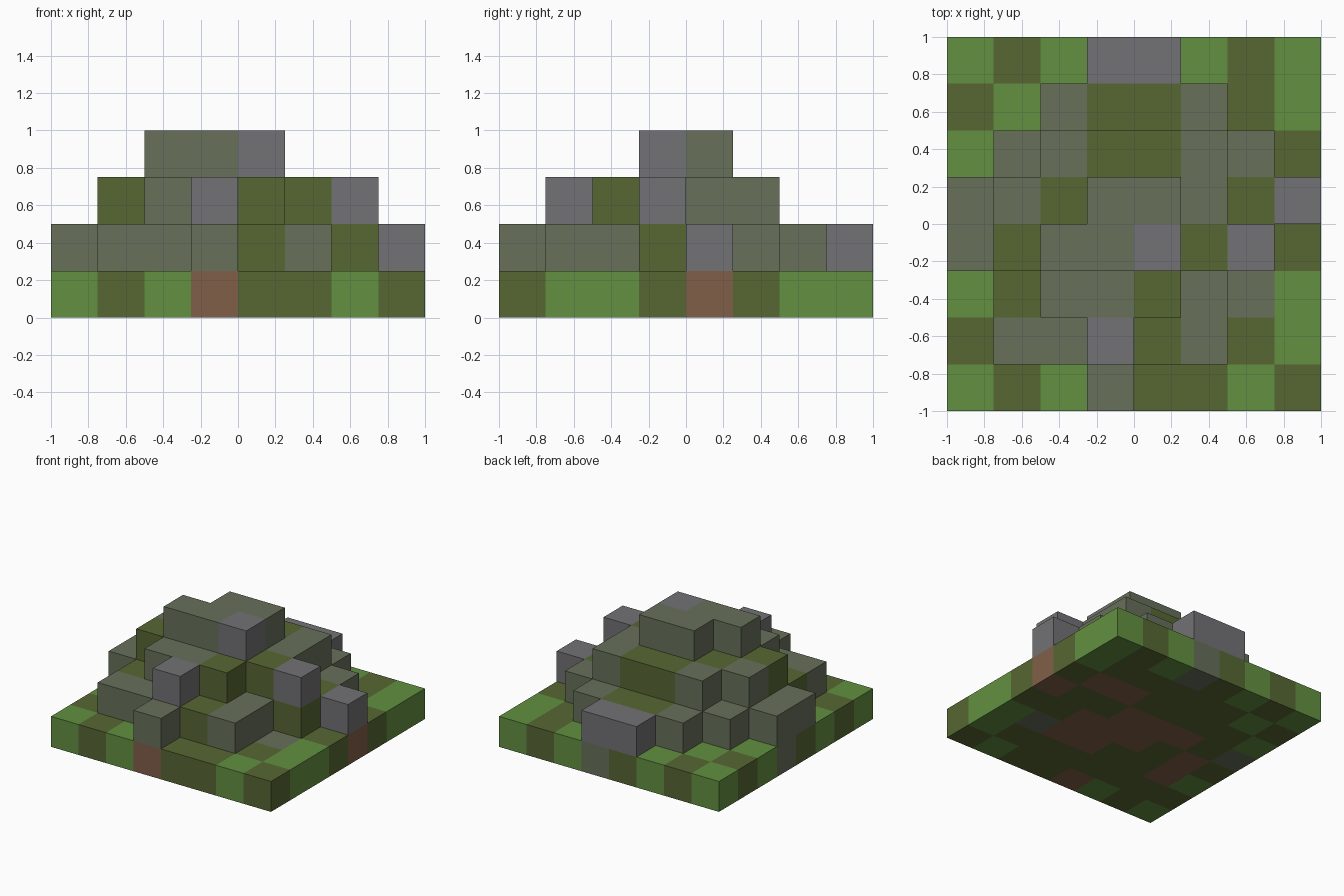
import bpy, bmesh
from mathutils import Vector

cube = bpy.data.objects.get("Cube")
if cube:
    bpy.data.objects.remove(cube, do_unlink=True)

CELL = 0.25
COUNT = 8

# Flat colours, keyed by the letters used in the tier plans
COLOURS = {
    "G": ("grass_green", "629040"),
    "O": ("dark_olive", "576733"),
    "M": ("mossy_stone", "67705A"),
    "S": ("grey_stone", "727275"),
    "B": ("brown_earth", "815F49"),
}
LETTERS = list(COLOURS)

# Plans of each tier: first row is the back, first letter is the -x side
TIERS = {
    "ground_slab": [
        "GOGOMGOG",
        "OGOOOOOG",
        "GOOOOBBO",
        "MOBBBOOB",
        "OBOBBBOO",
        "GBOOBBMG",
        "OOOOOOOG",
        "GOGBOOGO",
    ],
    "lower_tier": [
        "...SS...",
        "..MOOM..",
        ".MMOOMM.",
        "MMOMMMOS",
        "MOMMSOO.",
        ".OMMOM..",
        ".MMSOM..",
        "...M....",
    ],
    "middle_tier": [
        "........",
        "........",
        "..MOOM..",
        ".MOMMM..",
        ".OMMSOS.",
        "..MMO...",
        "...S....",
        "........",
    ],
    "top_tier": [
        "........",
        "........",
        "........",
        "...MM...",
        "..MMS...",
        "........",
        "........",
        "........",
    ],
}


def linear(hex_pair):
    c = int(hex_pair, 16) / 255
    return c / 12.92 if c <= 0.04045 else ((c + 0.055) / 1.055) ** 2.4


def make_material(name, code):
    mat = bpy.data.materials.new(name)
    mat.use_nodes = True
    rgba = [linear(code[k:k + 2]) for k in (0, 2, 4)] + [1.0]
    mat.diffuse_color = rgba
    bsdf = next(n for n in mat.node_tree.nodes if n.type == "BSDF_PRINCIPLED")
    bsdf.inputs["Base Color"].default_value = rgba
    bsdf.inputs["Roughness"].default_value = 0.9
    return mat


materials = [make_material(*COLOURS[k]) for k in LETTERS]

# Filled blocks by grid position
blocks = {}
for level, plan in enumerate(TIERS.values()):
    for row, line in enumerate(plan):
        for col, letter in enumerate(line):
            if letter != ".":
                blocks[col, COUNT - 1 - row, level] = letter


def add_face(bm, cell, axis, sign):
    """Add the outer square of one block on the given side."""
    normal, side, up = Vector(), Vector(), Vector()
    normal[axis] = sign
    side[(axis + 1) % 3] = sign
    up[(axis + 2) % 3] = 1
    half = COUNT / 2
    centre = Vector(cell) + Vector((0.5 - half, 0.5 - half, 0.5))
    corners = [centre + (normal + side * a + up * b) / 2
               for a, b in ((-1, -1), (1, -1), (1, 1), (-1, 1))]
    face = bm.faces.new([bm.verts.new(c * CELL) for c in corners])
    face.material_index = LETTERS.index(blocks[cell])


# One object per tier, keeping only the faces that are open to the air
for level, name in enumerate(TIERS):
    bm = bmesh.new()
    for cell in blocks:
        if cell[2] != level:
            continue
        for axis in range(3):
            for sign in (-1, 1):
                beside = list(cell)
                beside[axis] += sign
                if tuple(beside) not in blocks:
                    add_face(bm, cell, axis, sign)
    bmesh.ops.remove_doubles(bm, verts=bm.verts, dist=0.001)
    mesh = bpy.data.meshes.new(name)
    bm.to_mesh(mesh)
    bm.free()
    for mat in materials:
        mesh.materials.append(mat)
    bpy.context.collection.objects.link(bpy.data.objects.new(name, mesh))
